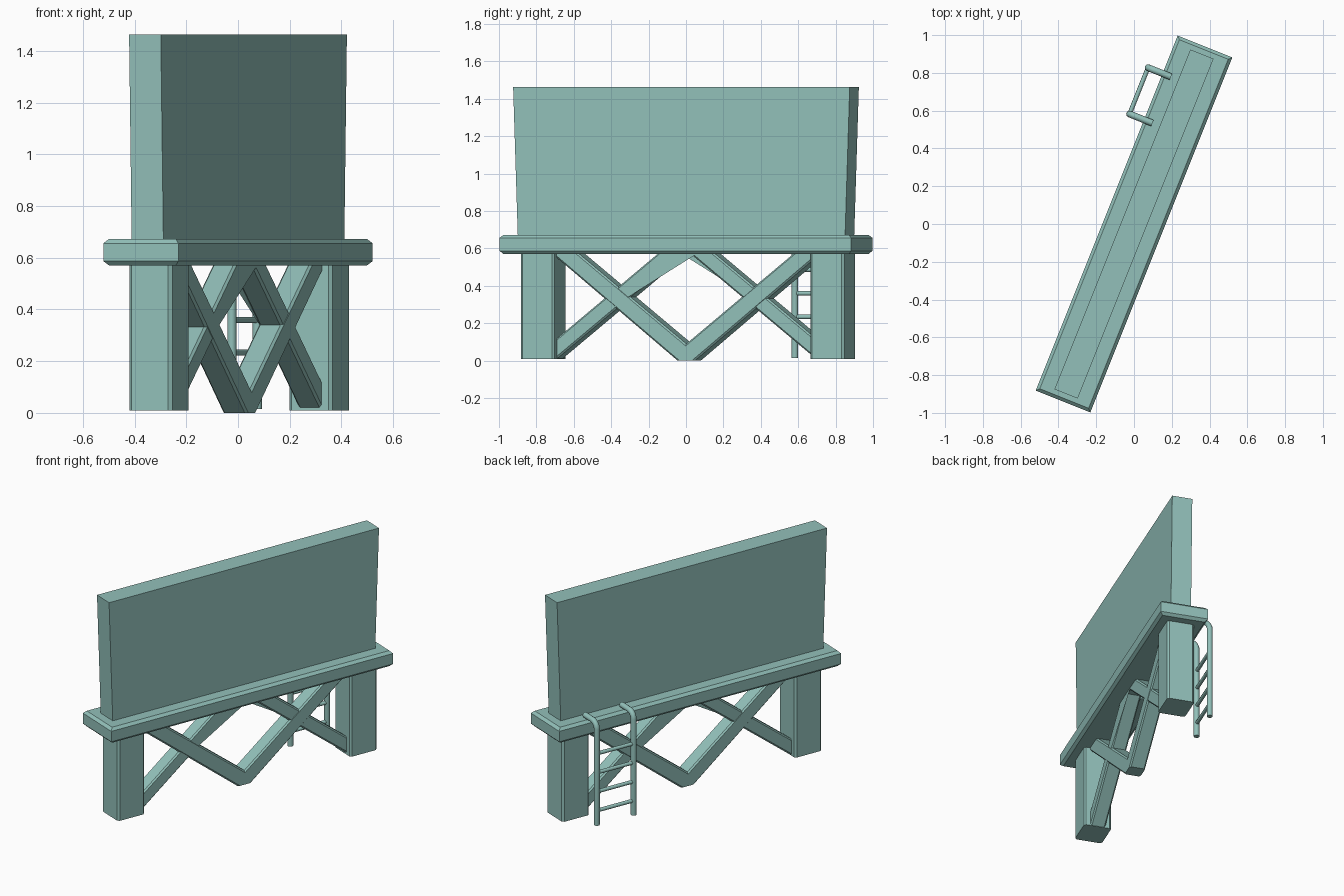
import bpy, bmesh, math

if "Cube" in bpy.data.objects:
    bpy.data.objects.remove(bpy.data.objects["Cube"])

ANGLE = math.atan2(1.875, 0.75)   # whole model is turned about z
# Working frame: x along the sign, y across it (ladder on +y), z up

paint = bpy.data.materials.new("green_grey_paint")
paint.diffuse_color = (0.29, 0.53, 0.49, 1)
paint.use_nodes = True
paint.node_tree.nodes["Principled BSDF"].inputs["Base Color"].default_value = paint.diffuse_color


def is_vertical(e):
    a, b = (v.co for v in e.verts)
    return abs(a.x - b.x) < 1e-4 and abs(a.y - b.y) < 1e-4


def is_flat(e):
    return not is_vertical(e)


def is_arm_edge(e):
    """Sloping edges along a brace."""
    a, b = (v.co for v in e.verts)
    return abs(a.y - b.y) < 1e-4 and abs(a.z - b.z) > 0.1 and abs(a.x - b.x) > 0.1


def prism(name, profile, y0, y1, bevel=0.0, chosen=None):
    """Extrude an x-z outline from y0 to y1 and chamfer the chosen edges."""
    bm = bmesh.new()
    face = bm.faces.new([bm.verts.new((x, y0, z)) for x, z in profile])
    new = bmesh.ops.extrude_face_region(bm, geom=[face])["geom"]
    bmesh.ops.translate(bm, vec=(0, y1 - y0, 0),
                        verts=[v for v in new if isinstance(v, bmesh.types.BMVert)])
    bmesh.ops.recalc_face_normals(bm, faces=bm.faces)
    if bevel:
        bmesh.ops.bevel(bm, geom=[e for e in bm.edges if chosen(e)], offset=bevel,
                        segments=1, affect='EDGES', clamp_overlap=True)
    mesh = bpy.data.meshes.new(name)
    bm.to_mesh(mesh)
    bm.free()
    mesh.materials.append(paint)
    obj = bpy.data.objects.new(name, mesh)
    obj.rotation_euler.z = ANGLE
    bpy.context.collection.objects.link(obj)


def mirrored(half, shift=0.0):
    """Complete a right-hand outline with its mirror image."""
    pts = half + [(-x, z) for x, z in reversed(half) if x > 0]
    return [(x + shift, z) for x, z in pts]


def tube(name, points, radius):
    curve = bpy.data.curves.new(name, 'CURVE')
    curve.dimensions = '3D'
    curve.bevel_depth = radius
    curve.bevel_resolution = 3
    curve.use_fill_caps = True
    curve.materials.append(paint)
    spline = curve.splines.new('POLY')
    spline.points.add(len(points) - 1)
    for p, co in zip(spline.points, points):
        p.co = (*co, 1)
    obj = bpy.data.objects.new(name, curve)
    obj.rotation_euler.z = ANGLE
    bpy.context.collection.objects.link(obj)
    bpy.ops.object.select_all(action='DESELECT')
    obj.select_set(True)
    bpy.context.view_layer.objects.active = obj
    bpy.ops.object.convert(target='MESH')
    bpy.ops.object.shade_smooth_by_angle(angle=math.radians(50))


# Sign panel, slightly longer at the top
prism("sign_panel", mirrored([(0.942, 0.66), (0.969, 1.463)]), -0.066, 0.066)

# Platform with chamfered rims
prism("platform", mirrored([(1.012, 0.57), (1.012, 0.673)]), -0.156, 0.156, 0.017, is_flat)

# Two end posts
for name, x in (("post_front", -0.822), ("post_back", 0.846)):
    prism(name, mirrored([(0.097, 0.01), (0.097, 0.6)], x), -0.089, 0.089, 0.012, is_vertical)

# Crossed braces: one V and one inverted V, trimmed at ground and platform
prism("brace_v", mirrored([(0, 0.09), (0.654, 0.6), (0.808, 0.6), (0.05, 0)], 0.018),
      -0.05, 0.052, 0.009, is_arm_edge)
prism("brace_inverted_v",
      mirrored([(0, 0.59), (0.744, 0.011), (0.79, 0.011), (0.79, 0.084), (0.128, 0.6)], 0.018),
      -0.048, 0.05, 0.009, is_arm_edge)

# Ladder rails hooked over the platform edge
RAILS = (0.532, 0.796)
LADDER_Y, TOP, BEND = 0.238, 0.693, 0.045
for name, x in zip(("ladder_rail_front", "ladder_rail_back"), RAILS):
    path = [(x, LADDER_Y, 0.015)]
    for i in range(6):
        a = math.radians(18 * i)
        path.append((x, LADDER_Y - BEND * (1 - math.cos(a)),
                     TOP - BEND * (1 - math.sin(a))))
    path.append((x, 0.108, TOP))
    tube(name, path, 0.018)

# Ladder rungs
for i in range(4):
    z = 0.108 + 0.126 * i
    tube(f"ladder_rung_{i + 1}", [(RAILS[0], LADDER_Y, z), (RAILS[1], LADDER_Y, z)], 0.012)
